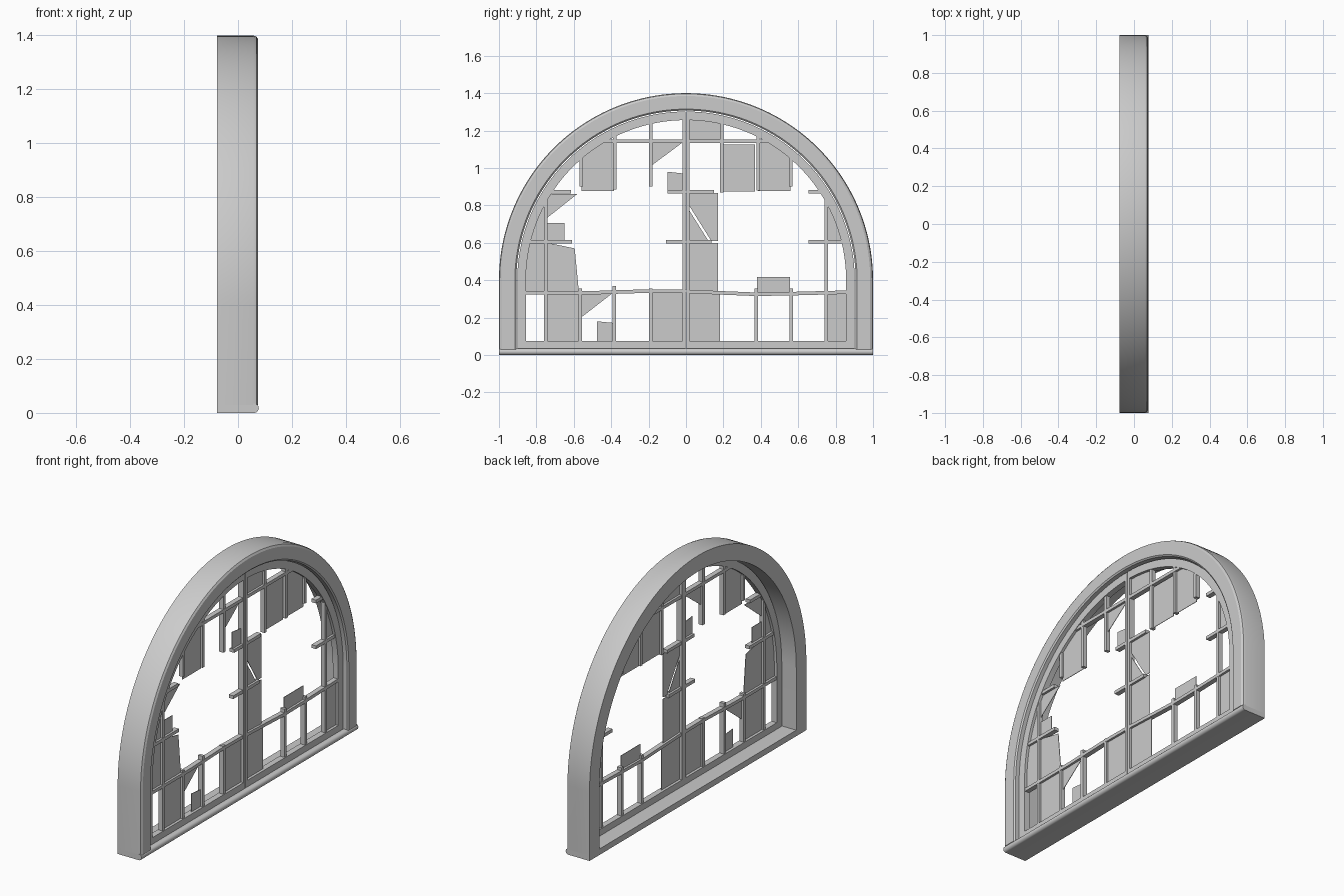
import bpy, bmesh, math

ZC = 0.4            # arch spring height
SEG = 48            # arc segments per half


def finish(name, bm, smooth=False):
    bmesh.ops.recalc_face_normals(bm, faces=bm.faces[:])
    me = bpy.data.meshes.new(name)
    bm.to_mesh(me)
    bm.free()
    ob = bpy.data.objects.new(name, me)
    bpy.context.collection.objects.link(ob)
    if smooth:
        bpy.context.view_layer.objects.active = ob
        ob.select_set(True)
        bpy.ops.object.shade_smooth_by_angle(angle=math.radians(25))
        ob.select_set(False)
    return ob


def loft(name, rings, closed_path=False, smooth=True):
    """Skin a series of closed cross-sections."""
    bm = bmesh.new()
    vs = [[bm.verts.new(p) for p in r] for r in rings]
    n, m = len(vs), len(vs[0])
    for i in range(n if closed_path else n - 1):
        a, b = vs[i], vs[(i + 1) % n]
        for j in range(m):
            k = (j + 1) % m
            bm.faces.new((a[j], a[k], b[k], b[j]))
    if not closed_path:
        bm.faces.new(vs[0])
        bm.faces.new(vs[-1])
    return finish(name, bm, smooth)


def plate(bm, pts, x0, x1):
    """Extrude a y-z polygon along x."""
    a = [bm.verts.new((x0, y, z)) for y, z in pts]
    b = [bm.verts.new((x1, y, z)) for y, z in pts]
    bm.faces.new(a)
    bm.faces.new(b)
    for i in range(len(a)):
        j = (i + 1) % len(a)
        bm.faces.new((a[i], a[j], b[j], b[i]))


# outer arched frame: (radius, x) profile swept up one leg, over, and down
prof = [(1.0, -0.077), (1.0, 0.056), (0.996, 0.068), (0.985, 0.075),
        (0.915, 0.075), (0.907, 0.068), (0.907, -0.077)]
path = [(1, 0, 0.03)]
path += [(math.cos(t), math.sin(t), ZC) for t in
         (math.pi * i / (2 * SEG) for i in range(2 * SEG + 1))]
path += [(-1, 0, 0.03)]
loft("arch_frame", [[(x, r * c, z + r * s) for r, x in prof] for c, s, z in path])

# sill with rounded nose
nose = [(0.06 + 0.017 * math.cos(t), 0.0175 + 0.0175 * math.sin(t))
        for t in (-math.pi / 2 + math.pi * i / 10 for i in range(11))]
sp = [(-0.077, 0.0)] + nose + [(-0.077, 0.035)]
loft("sill", [[(x, y, z) for x, z in sp] for y in (-1, 1)])


# two sash halves meeting at the centre seam
def half_loop(r, yc, zb):
    t0 = math.acos(yc / r)
    pts = [(yc, zb), (r, zb)]
    pts += [(r * math.cos(t0 * i / SEG), ZC + r * math.sin(t0 * i / SEG)) for i in range(SEG + 1)]
    return pts


outer, inner = half_loop(0.902, 0.002, 0.036), half_loop(0.856, 0.018, 0.074)
for side, s in (("left", -1), ("right", 1)):
    loft("sash_" + side, [[(0.013, s * a, b), (0.048, s * a, b), (0.048, s * c, d), (0.013, s * c, d)]
                          for (a, b), (c, d) in zip(outer, inner)], closed_path=True)

# glazing bars, many snapped short: (fixed coordinate, start, end)
H = 0.0095
horizontal = [(0.605, -0.84, -0.61), (0.605, -0.108, 0.135), (0.605, 0.655, 0.85),
              (0.872, -0.74, -0.615), (0.872, -0.1, 0.15), (0.872, 0.655, 0.73),
              (1.143, -0.47, -0.01), (1.143, 0.01, 0.47)]
vertical = [(-0.75, 0.06, 0.83), (-0.565, 0.06, 0.355), (-0.383, 0.06, 0.37),
            (-0.188, 0.06, 0.355), (0.375, 0.06, 0.355), (0.563, 0.06, 0.355), (0.75, 0.06, 0.84),
            (-0.56, 0.9, 1.05), (-0.38, 0.885, 1.18), (-0.188, 0.9, 1.26),
            (0.192, 0.87, 1.26), (0.387, 0.88, 1.18), (0.56, 0.9, 1.05)]
bm = bmesh.new()
for z, a, b in horizontal:
    plate(bm, [(a, z - H), (b, z - H), (b, z + H), (a, z + H)], 0.016, 0.045)
for y, a, b in vertical:
    plate(bm, [(y - H, a), (y + H, a), (y + H, b), (y - H, b)], 0.017, 0.044)
finish("glazing_bars", bm)

# long warped lower bar
warp = [(-0.87, 0.333), (-0.5, 0.333), (-0.2, 0.342), (0, 0.34), (0.37, 0.325), (0.56, 0.328), (0.87, 0.336)]
loft("warped_bar", [[(0.016, y, z - H), (0.045, y, z - H), (0.045, y, z + H), (0.016, y, z + H)]
                    for y, z in warp], smooth=False)

# remaining glass: rectangles (y0, z0, y1, z1)
panes = [(-0.87, 0.335, -0.75, 0.6), (-0.75, 0.06, -0.565, 0.33), (-0.74, 0.605, -0.65, 0.705),
         (-0.19, 0.06, -0.01, 0.34), (0.01, 0.06, 0.183, 0.34), (0.01, 0.34, 0.17, 0.6),
         (0.2, 0.875, 0.37, 1.125), (0.01, 1.14, 0.185, 1.265), (0.38, 0.33, 0.557, 0.417),
         (0.75, 0.06, 0.87, 0.33)]
# broken shards
shards = [
    [(-0.74, 0.6), (-0.595, 0.57), (-0.573, 0.34), (-0.74, 0.34)],
    [(-0.74, 0.862), (-0.58, 0.862), (-0.74, 0.735)],
    [(-0.555, 0.325), (-0.4, 0.325), (-0.555, 0.205)],
    [(-0.475, 0.18), (-0.39, 0.172), (-0.385, 0.06), (-0.475, 0.06)],
    [(0.01, 0.865), (0.17, 0.865), (0.17, 0.61), (0.135, 0.61), (0.01, 0.81)],
    [(0.01, 0.785), (0.12, 0.61), (0.01, 0.61)],
    [(-0.1, 0.98), (-0.01, 0.97), (-0.01, 0.88), (-0.1, 0.88)],
    [(-0.188, 1.135), (-0.02, 1.135), (-0.188, 1.01)],
    [(-0.56, 1.05), (-0.46, 1.15), (-0.385, 1.15), (-0.385, 0.878), (-0.56, 0.878)],
    [(0.56, 1.05), (0.46, 1.15), (0.385, 1.15), (0.385, 0.878), (0.56, 0.878)],
    [(-0.75, 0.83), (-0.84, 0.7), (-0.86, 0.6), (-0.75, 0.6)],
    [(0.75, 0.83), (0.84, 0.7), (0.86, 0.6), (0.75, 0.6)],
]
shards += [[(a, b), (c, b), (c, d), (a, d)] for a, b, c, d in panes]
bm = bmesh.new()
for p in shards:
    plate(bm, p, 0.029, 0.032)
finish("broken_glass", bm)
